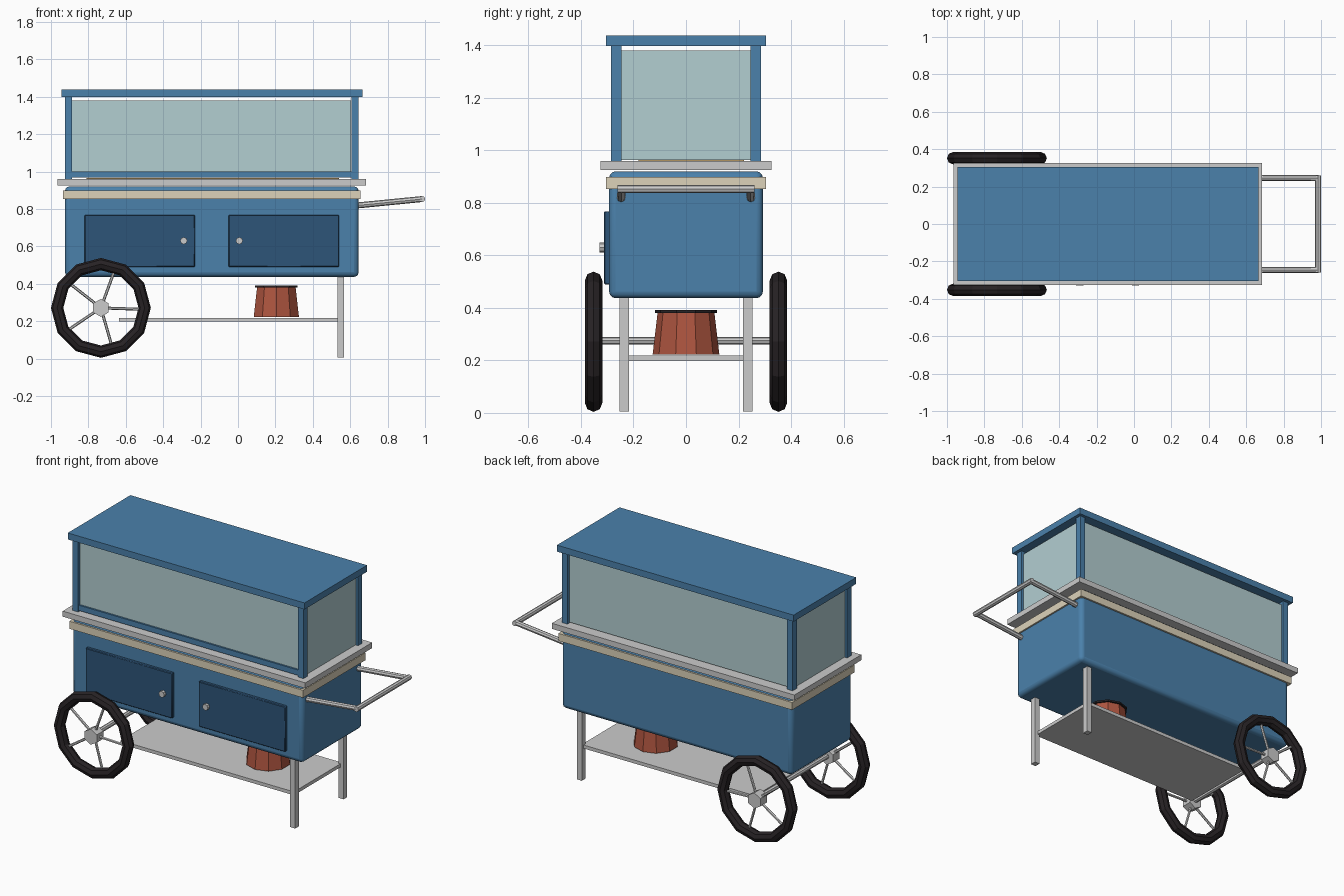
import bpy, math
from mathutils import Vector

if "Cube" in bpy.data.objects:
    bpy.data.objects.remove(bpy.data.objects["Cube"])


def mat(name, r, g, b):
    m = bpy.data.materials.new(name)
    m.diffuse_color = (r, g, b, 1)
    m.use_nodes = True
    m.node_tree.nodes["Principled BSDF"].inputs["Base Color"].default_value = m.diffuse_color
    return m


BLUE = mat("blue_paint", .07, .22, .41)
DARK = mat("dark_blue_paint", .027, .09, .19)
CREAM = mat("cream_trim", .72, .65, .49)
RED = mat("red_bucket", .42, .09, .05)
RUBBER = mat("black_rubber", .02, .016, .018)
GLASS = mat("pale_glass", .45, .62, .64)
WOOD = mat("wood", .45, .3, .12)


def finish(name, m):
    o = bpy.context.object
    o.name = name
    if m:
        o.data.materials.append(m)
    return o


def box(name, x, y, z, m=None, bevel=0, segments=1):
    """Box from (min, max) ranges, with an optional bevel."""
    bpy.ops.mesh.primitive_cube_add(size=1, location=[(a + b) / 2 for a, b in (x, y, z)])
    o = finish(name, m)
    o.scale = [b - a for a, b in (x, y, z)]
    bpy.ops.object.transform_apply(location=False, rotation=False, scale=True)
    if bevel:
        b = o.modifiers.new("bevel", 'BEVEL')
        b.width, b.segments = bevel, segments
        bpy.ops.object.shade_smooth_by_angle(angle=math.radians(40))
    return o


def rod(name, a, b, r, sides=8, m=None):
    """Cylinder between two points."""
    a, b = Vector(a), Vector(b)
    d = b - a
    bpy.ops.mesh.primitive_cylinder_add(vertices=sides, radius=r, depth=d.length,
                                        location=(a + b) / 2,
                                        rotation=d.to_track_quat('Z', 'Y').to_euler())
    return finish(name, m)


# cabinet body, trim and counter
box("cabinet", (-.925, .645), (-.293, .293), (.437, .92), BLUE, .025, 3)
box("cream_band", (-.935, .655), (-.304, .304), (.852, .898), CREAM)
box("counter", (-.965, .685), (-.325, .325), (.926, .96))
box("cutting_board", (-.81, .54), (-.18, .22), (.955, .966), WOOD)

# cabinet doors with knobs
for side, x0, knob_x in (("left", -.82, -.29), ("right", -.05, .007)):
    box(side + "_door", (x0, x0 + .59), (-.312, -.285), (.49, .768), DARK, .004)
    rod(side + "_knob", (knob_x, -.31, .63), (knob_x, -.33, .63), .019)

# display case posts, roof, front rail and panes
for sx, x in (("left", (-.925, -.888)), ("right", (.608, .645))):
    for sy, y in (("front", (-.285, -.245)), ("back", (.245, .285))):
        box(f"{sx}_{sy}_post", x, y, (.96, 1.4), BLUE)
box("roof", (-.945, .665), (-.304, .304), (1.398, 1.438), BLUE)
box("front_rail", (-.89, .61), (-.28, -.25), (.967, 1.0), BLUE)
for side, y in (("front", -.265), ("back", .265)):
    box(side + "_pane", (-.888, .604), (y - .004, y + .004), (.967, 1.38), GLASS)
for side, x in (("left", -.907), ("right", .627)):
    box(side + "_pane", (x - .004, x + .004), (-.245, .245), (.963, 1.38), GLASS)

# legs and lower shelf
for side, s in (("front", -1), ("back", 1)):
    y = sorted((s * .217, s * .253))
    box(side + "_leg", (.532, .566), y, (0.005, .45))
box("lower_shelf", (-.635, .545), (-.235, .235), (.197, .218))

# wheels: tyre, hub and five spokes
WX, WZ, R = -.733, .271, .234
for side, y in (("front", -.352), ("back", .352)):
    bpy.ops.mesh.primitive_torus_add(major_segments=12, minor_segments=8, major_radius=R,
                                     minor_radius=.033, location=(WX, y, WZ),
                                     rotation=(math.pi / 2, 0, 0))
    finish(side + "_tyre", RUBBER)
    bpy.ops.object.shade_smooth_by_angle(angle=math.radians(25))
    rod(side + "_hub", (WX, y - .032, WZ), (WX, y + .032, WZ), .048, 6)
    for i in range(5):
        a = math.radians(72 * i - 2)
        rod(f"{side}_spoke_{i + 1}", (WX, y, WZ),
            (WX + R * math.cos(a), y, WZ + R * math.sin(a)), .008, 6)
rod("axle", (WX, -.35, WZ + .004), (WX, .35, WZ + .004), .015)

# bucket on the shelf
bpy.ops.mesh.primitive_cone_add(vertices=10, radius1=.127, radius2=.108, depth=.16,
                                location=(.205, 0, .303))
finish("bucket", RED)
rod("bucket_lid", (.205, 0, .381), (.205, 0, .392), .119, 10, RUBBER)

# push handle
for side, s in (("front", -1), ("back", 1)):
    rod(side + "_handle_bar", (.63, s * .247, .818), (.985, s * .245, .853), .016)
rod("handle_grip", (.985, -.26, .853), (.985, .26, .853), .016)
